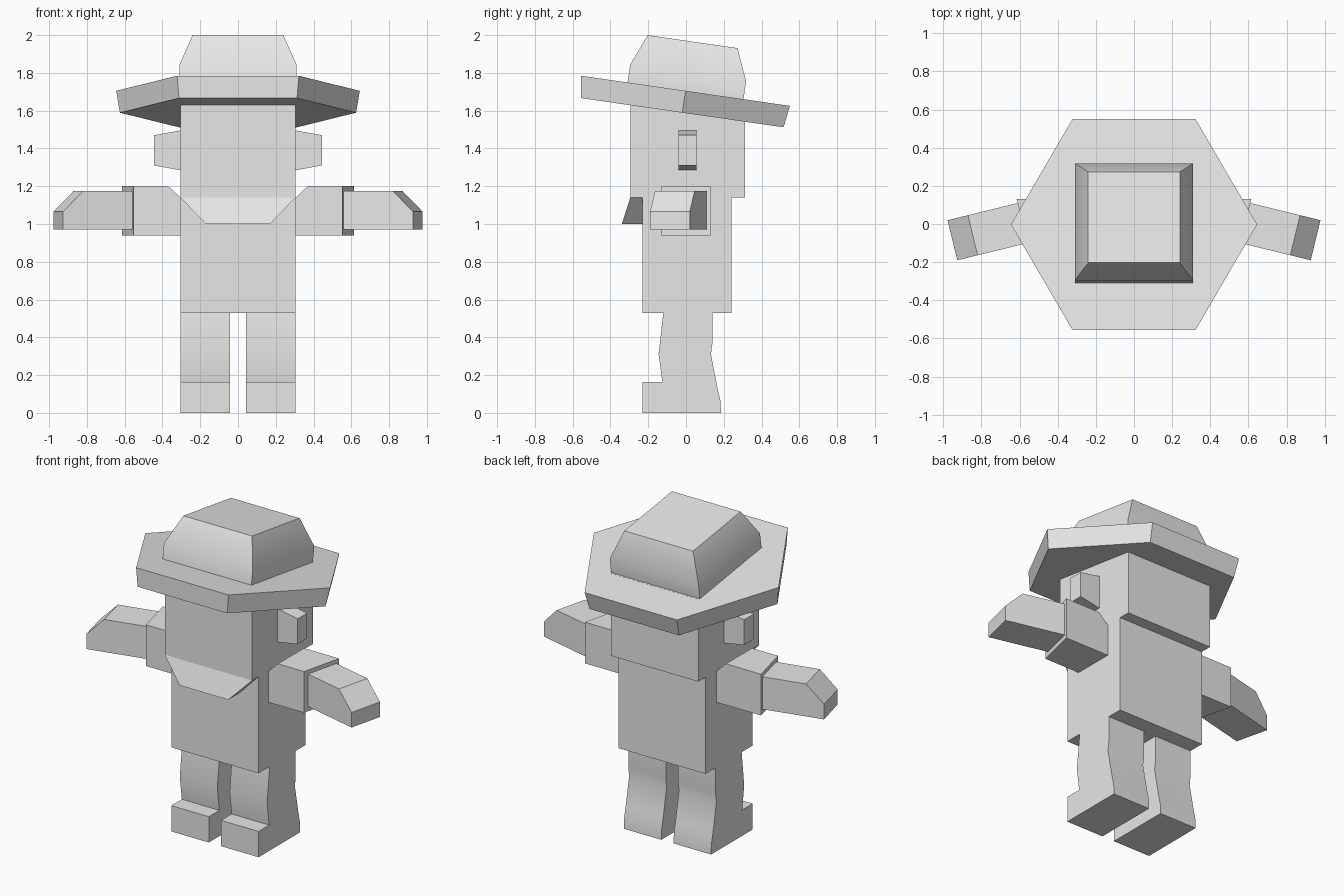
import bpy, bmesh, math
from mathutils import Matrix, Vector

if "Cube" in bpy.data.objects:
    bpy.data.objects.remove(bpy.data.objects["Cube"])

GREY = (0.8, 0.8, 0.8, 1)
mat = bpy.data.materials.new("light grey")
mat.use_nodes = True
mat.diffuse_color = GREY
mat.node_tree.nodes["Principled BSDF"].inputs["Base Color"].default_value = GREY


def loft(name, rings, matrix=Matrix(), mirror=False):
    """Skin a list of equal point rings and cap both ends."""
    bm = bmesh.new()
    loops = [[bm.verts.new(matrix @ Vector(p)) for p in ring] for ring in rings]
    for a, b in zip(loops, loops[1:]):
        for i in range(len(a)):
            j = (i + 1) % len(a)
            bm.faces.new((a[i], a[j], b[j], b[i]))
    bm.faces.new(loops[0][::-1])
    bm.faces.new(loops[-1])
    bmesh.ops.recalc_face_normals(bm, faces=bm.faces)
    mesh = bpy.data.meshes.new(name)
    bm.to_mesh(mesh)
    bm.free()
    mesh.materials.append(mat)
    ob = bpy.data.objects.new(name, mesh)
    bpy.context.collection.objects.link(ob)
    if mirror:
        ob.modifiers.new("Mirror", 'MIRROR')
    bpy.ops.object.select_all(action='DESELECT')
    ob.select_set(True)
    bpy.context.view_layer.objects.active = ob
    bpy.ops.object.shade_smooth_by_angle(angle=math.radians(30))
    return ob


def rect(x0, x1, y0, y1, z):
    return [(x0, y0, z), (x1, y0, z), (x1, y1, z), (x0, y1, z)]


def hexagon(r, z):
    return [(r * math.cos(math.pi * k / 3), r * math.sin(math.pi * k / 3), z)
            for k in range(6)]


# Torso and head
W = 0.305
loft("torso", [rect(-W, W, -0.23, 0.24, z) for z in (0.53, 1.15)])
loft("head", [rect(-W, W, -0.295, 0.313, z) for z in (1.14, 1.66)])

# Beard wedge below the face
loft("beard", [rect(-0.17, 0.17, -0.34, -0.225, 1.0),
               rect(-W, W, -0.295, -0.225, 1.14)])

# Ears taper outward
loft("ears", [[(x, -0.04, lo), (x, 0.055, lo), (x, 0.055, hi), (x, -0.04, hi)]
              for x, lo, hi in ((0.30, 1.284, 1.496), (0.445, 1.31, 1.47))],
     mirror=True)

# Legs with feet, side profile extruded across x
leg = [(-0.12, 0.53), (0.14, 0.53), (0.14, 0.37), (0.132, 0.31), (0.165, 0.14),
       (0.183, 0.06), (0.185, 0), (-0.23, 0), (-0.23, 0.163), (-0.125, 0.163),
       (-0.145, 0.31)]
loft("legs", [[(x, y, z) for y, z in leg] for x in (0.043, W)], mirror=True)

# Upper arms: sloped shoulder, slanted cuff end
loft("upper_arms",
     [[(0.30, y, 0.94), (end, y, 0.94), (end, y, 1.2), (0.37, y, 1.2), (0.30, y, 1.135)]
      for y, end in ((-0.13, 0.552), (0.13, 0.615))], mirror=True)

# Hands: angled forward, bevelled fingertips
hand = [(-0.44, 0.97), (0, 0.97), (0, 1.065), (-0.11, 1.175), (-0.44, 1.175)]
loft("hands", [[(x, y, z) for x, z in hand] for y in (-0.108, 0.108)],
     Matrix.Translation((0.952, -0.085, 0)) @ Matrix.Rotation(math.radians(-13.7), 4, 'Z'),
     mirror=True)

# Hat, tilted back
tilt = Matrix.Translation((0, -0.0025, 1.705)) @ Matrix.Rotation(math.radians(-8.2), 4, 'X')
loft("hat_brim", [hexagon(0.625, -0.117), hexagon(0.645, 0)], tilt)
loft("hat_crown", [rect(-s, s, -s, s, z)
                   for s, z in ((0.31, -0.02), (0.31, 0.096), (0.24, 0.263))], tilt)
